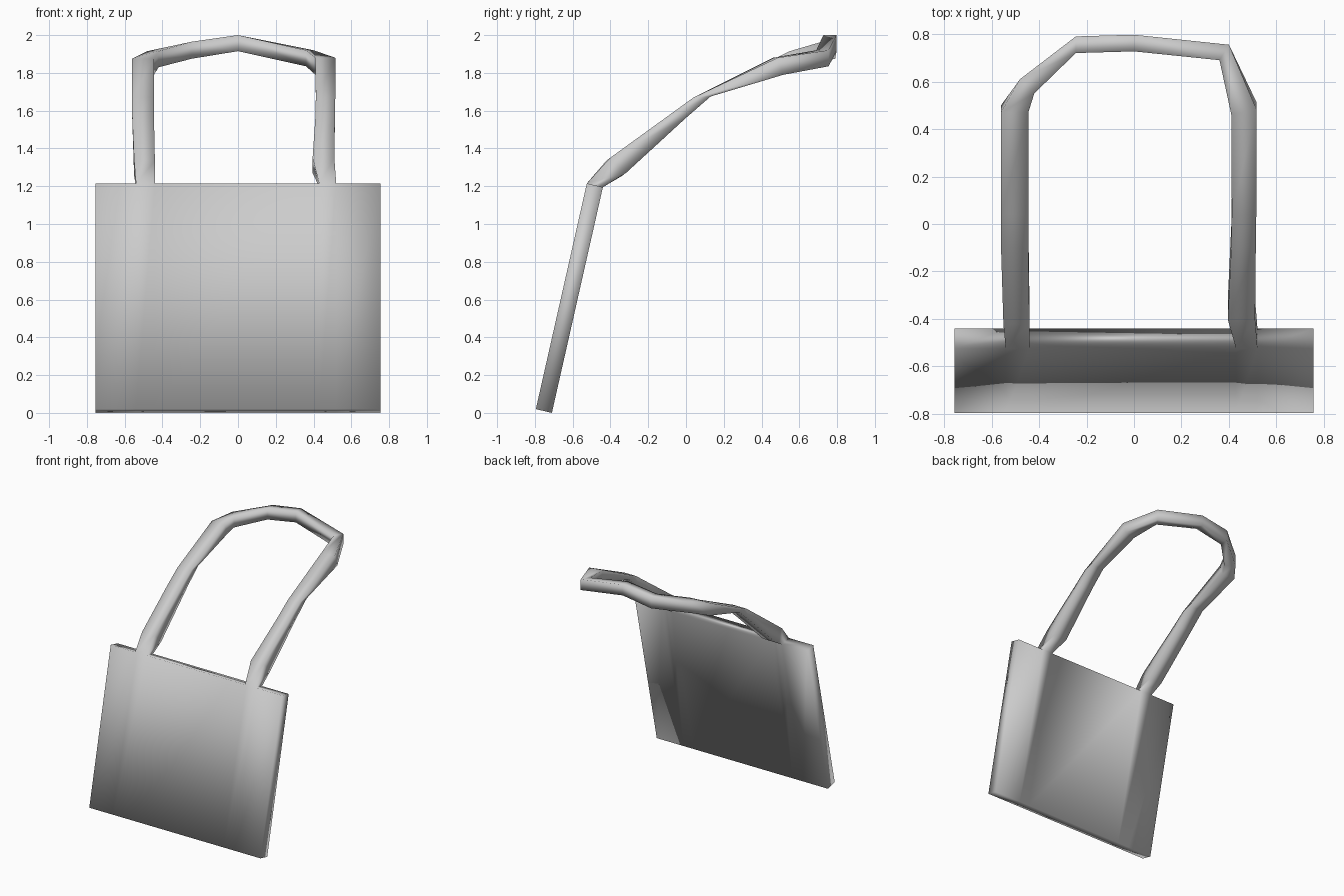
import bpy
import bmesh

cube = bpy.data.objects.get("Cube")
if cube:
    bpy.data.objects.remove(cube, do_unlink=True)

# Plain grey material
grey = bpy.data.materials.new("light grey")
grey.use_nodes = True
grey.diffuse_color = (0.6, 0.6, 0.6, 1)
grey.node_tree.nodes["Principled BSDF"].inputs["Base Color"].default_value = (0.6, 0.6, 0.6, 1)

bm = bmesh.new()

# Body: tilted slab profile (front top, back top, back bottom, front bottom) swept along x
PROFILE = [(-0.525, 1.215), (-0.44, 1.195), (-0.71, 0.0), (-0.795, 0.02)]
COLUMNS = [-0.755, -0.54, -0.44, 0.43, 0.52, 0.755]
cols = [[bm.verts.new((x, y, z)) for y, z in PROFILE] for x in COLUMNS]
for i in range(len(cols) - 1):
    a, b = cols[i], cols[i + 1]
    for k in range(4):
        if k == 0 and i in (1, 3):      # openings where the strap grows out
            continue
        n = (k + 1) % 4
        bm.faces.new((a[k], a[n], b[n], b[k]))
bm.faces.new(cols[0])
bm.faces.new(cols[-1])

# Strap: four-cornered rings from right leg over the arch to left leg
# (outer x, outer y, inner x, inner y, upper z, lower z, y lean)
RINGS = [
    (-0.55, -0.38, -0.44, -0.38, 1.335, 1.255, 0.042),
    (-0.56, -0.05, -0.445, -0.05, 1.57, 1.56, 0.048),
    (-0.56, 0.085, -0.445, 0.085, 1.67, 1.675, 0.045),
    (-0.56, 0.485, -0.445, 0.485, 1.875, 1.79, 0.015),
    (-0.48, 0.61, -0.42, 0.55, 1.915, 1.83, 0),
    (-0.245, 0.79, -0.245, 0.72, 1.965, 1.875, 0),
    (0.0, 0.797, 0.0, 0.727, 2.0, 1.915, 0),
    (0.40, 0.755, 0.36, 0.69, 1.92, 1.835, 0),
    (0.515, 0.50, 0.41, 0.475, 1.88, 1.79, 0.015),
    (0.515, 0.085, 0.412, 0.085, 1.67, 1.675, 0.045),
    (0.513, -0.05, 0.41, -0.05, 1.57, 1.56, 0.048),
    (0.51, -0.36, 0.395, -0.36, 1.35, 1.27, 0.042),
]
rings = [[cols[1][0], cols[2][0], cols[2][1], cols[1][1]]]
for xo, yo, xi, yi, zu, zl, d in RINGS:
    rings.append([bm.verts.new(p) for p in (
        (xo, yo - d, zu), (xi, yi - d, zu), (xi, yi + d, zl), (xo, yo + d, zl))])
rings.append([cols[4][0], cols[3][0], cols[3][1], cols[4][1]])
for a, b in zip(rings, rings[1:]):
    for k in range(4):
        n = (k + 1) % 4
        bm.faces.new((a[k], a[n], b[n], b[k]))

bmesh.ops.recalc_face_normals(bm, faces=bm.faces)
for f in bm.faces:
    f.smooth = True

mesh = bpy.data.meshes.new("bag_body_and_strap")
bm.to_mesh(mesh)
bm.free()
mesh.materials.append(grey)
bag = bpy.data.objects.new("bag_body_and_strap", mesh)
bpy.context.collection.objects.link(bag)
